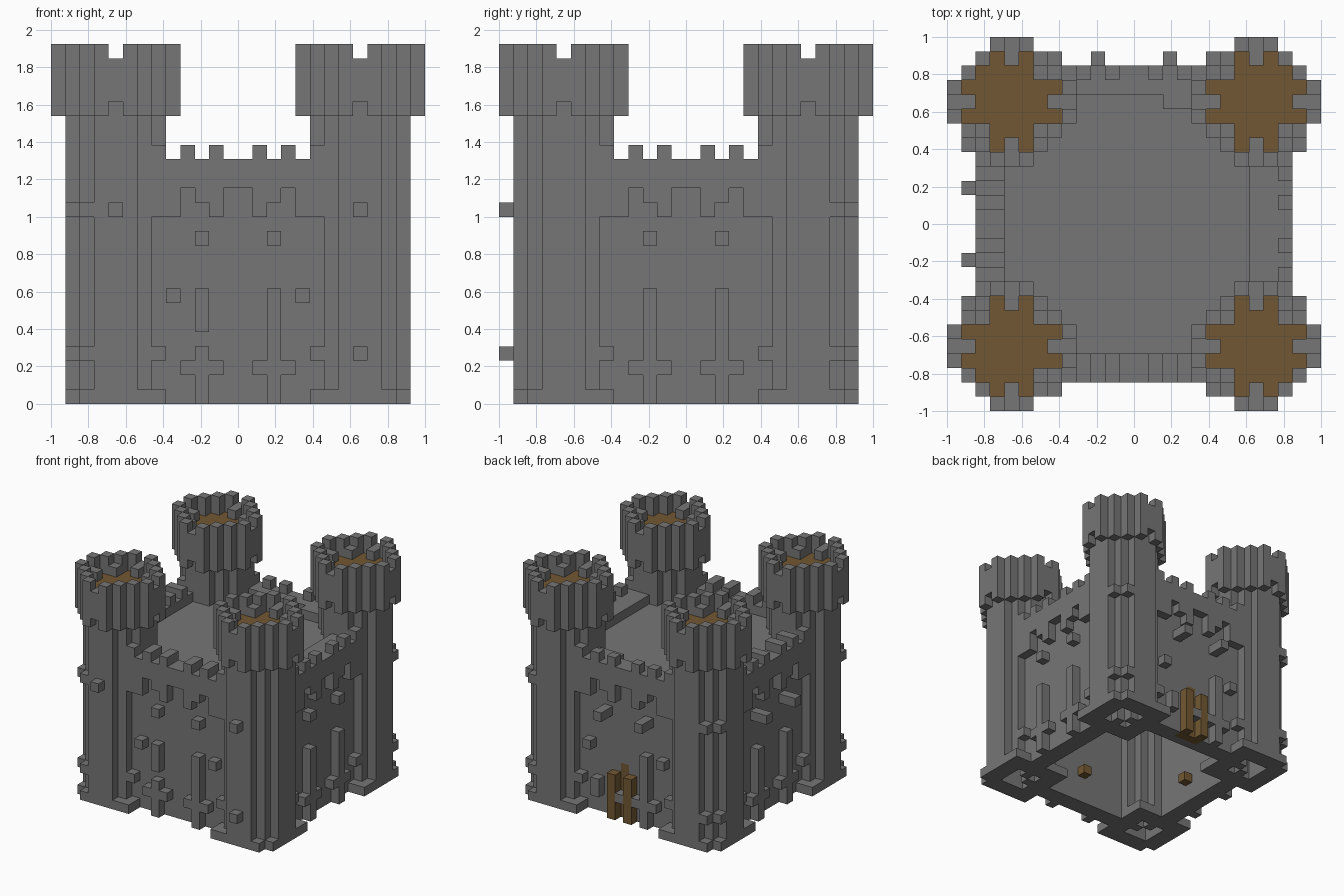
import bpy
import bmesh

N = 26                 # cells along the longest side
V = 2 / N              # cell size
LAST = N - 1

cube = bpy.data.objects.get("Cube")
if cube:
    bpy.data.objects.remove(cube, do_unlink=True)


def make_material(name, colour):
    mat = bpy.data.materials.new(name)
    mat.use_nodes = True
    mat.diffuse_color = (*colour, 1)
    bsdf = mat.node_tree.nodes["Principled BSDF"]
    bsdf.inputs["Base Color"].default_value = (*colour, 1)
    bsdf.inputs["Roughness"].default_value = 0.9
    return mat


STONE = make_material("grey stone", (0.18, 0.18, 0.18))
WOOD = make_material("brown wood", (0.171, 0.097, 0.033))

parts = {}             # part name -> (material, cells)
solid = set()          # every filled cell


def fill(part, mat, cells):
    fresh = [c for c in cells if c not in solid]
    parts.setdefault(part, (mat, set()))[1].update(fresh)
    solid.update(fresh)


def box(xs, ys, zs):
    return [(x, y, z) for x in xs for y in ys for z in zs]


def span(a, b):
    return range(a, b + 1)


# ---- corner towers: local (0, 0) is the outer corner -------------------
INNER = ((6, 2), (2, 6), (6, 6))


def tower_cells(banded):
    stone, roof = [], []
    for i in range(9):
        for j in range(9):
            a, b = abs(i - 4), abs(j - 4)
            hollow = max(a, b) <= 1
            # round shaft and square footing with a clipped outer corner
            arm = max(a, b) <= 3 and min(a, b) <= 1
            if (arm or a == b == 2) and not hollow:
                stone += [(i, j, z) for z in range(20)]
            if max(a, b) <= 3 and not hollow and (i, j) != (1, 1):
                stone.append((i, j, 0))
            if banded and (i, j) in ((1, 2), (2, 1)):
                stone += [(i, j, 3), (i, j, 13)]
            # flared head, ring parapet and sunken roof
            disc = max(a, b) <= 4 and a + b <= 5
            ring = disc and (max(a, b) == 4 or a + b == 5)
            mid = min(a, b) == 0
            if ring:
                low = 21 if mid else 20
                high = 23 if mid else 24
                stone += [(i, j, z) for z in span(low, high)]
            elif disc:
                if not hollow:
                    stone += [(i, j, z) for z in span(20, 21)]
                roof.append((i, j, 22))
                if (mid and max(a, b) == 3) or (i, j) in INNER:
                    stone.append((i, j, 23))
    return stone, roof


for left in (False, True):
    for back in (False, True):
        label = ("back" if back else "front") + ("_left" if left else "_right")

        def place(cells):
            return [(LAST - i if left else i, LAST - j if back else j, z)
                    for i, j, z in cells]

        stone, roof = tower_cells(banded=not (left and not back))
        fill(label + "_tower", STONE, place(stone))
        fill(label + "_tower_roof", WOOD, place(roof))

# small stones standing out of the front towers
for x, z in ((4, 13), (21, 13), (21, 3)):
    fill("front_tower_studs", STONE, [(x, 0, z)])

# ---- curtain walls: u runs along the wall, d is the depth from outside --
SIDES = {
    "front": lambda u, d, z: (u, d, z),
    "back": lambda u, d, z: (LAST - u, LAST - d, z),
    "left": lambda u, d, z: (LAST - d, u, z),
    "right": lambda u, d, z: (d, LAST - u, z),
}
CORBEL_BOTTOMS = (13, 15, 14, 13, 15)     # mirrored about the middle
MERLONS = (9, 11, 14, 16)

for side, turn in SIDES.items():
    # main wall, two cells thick, with a walkway on its inner half
    wall = box(span(7, 18), [3], span(0, 16))
    wall += box(span(5, 20), [4], span(0, 14))
    if side == "left":
        wall += box(span(7, 18), [4], [15, 16])
    if side == "back":
        wall += box(span(8, 10), [4], [15, 16])
        # wooden door: closed panel between two projecting leaves
        door = box([12], [3], span(0, 5)) + box((11, 13), (2, 3), span(0, 4))
        fill("back_door", WOOD, [turn(*c) for c in door])
    # overhanging parapet with stepped corbels and merlons
    trim = box((7, 18), [2], span(13, 17))
    for k, low in enumerate(CORBEL_BOTTOMS):
        for u in (8 + k, 17 - k):
            trim += box([u], [2], span(low, 16))
    deep = side in ("front", "right")
    trim += box(MERLONS, (2, 3) if deep else [2], [17])
    # studs, pilasters and crosses
    trim += box((10, 15), (1, 2) if side in ("back", "right") else [2], [11])
    trim += box((7, 18), [2], [3])
    if side in ("front", "back"):
        trim += box((8, 17), [2], [7])
    trim += box([15], [2], span(0, 7)) + box((14, 16), [2], [2])
    if side == "front":
        trim += box([10], [2], span(5, 7)) + box([10], [2], span(0, 3))
    elif side != "back":
        trim += box([10], [2], span(0, 7))
    if side == "back":
        trim += box([12], [2], [2]) + box([9], [2], span(2, 3))
    else:
        trim += box((9, 11), [2], [2])
    fill(side + "_wall", STONE, [turn(*c) for c in wall])
    fill(side + "_wall_trim", STONE, [turn(*c) for c in trim])

# ---- courtyard roof and small wooden blocks inside ---------------------
fill("courtyard_roof", STONE, box(span(4, 21), span(4, 21), [15]))
fill("inner_wood_blocks", WOOD, [(13, 5, 3), (5, 12, 2)])


# ---- turn each part's cells into a mesh of outer faces -----------------
def build(name, mat, cells):
    bm = bmesh.new()
    corners = {}

    def vert(p):
        if p not in corners:
            x, y, z = p
            corners[p] = bm.verts.new((x * V - 1, y * V - 1, z * V))
        return corners[p]

    for cell in cells:
        for axis in range(3):
            for step in (0, 1):
                near = list(cell)
                near[axis] += 1 if step else -1
                if tuple(near) in solid:
                    continue
                loop = []
                for s, t in ((0, 0), (1, 0), (1, 1), (0, 1)):
                    p = list(cell)
                    p[axis] += step
                    p[(axis + 1) % 3] += s
                    p[(axis + 2) % 3] += t
                    loop.append(vert(tuple(p)))
                bm.faces.new(loop if step else loop[::-1])
    mesh = bpy.data.meshes.new(name)
    bm.to_mesh(mesh)
    bm.free()
    mesh.materials.append(mat)
    obj = bpy.data.objects.new(name, mesh)
    bpy.context.collection.objects.link(obj)


for name, (mat, cells) in parts.items():
    build(name, mat, cells)
